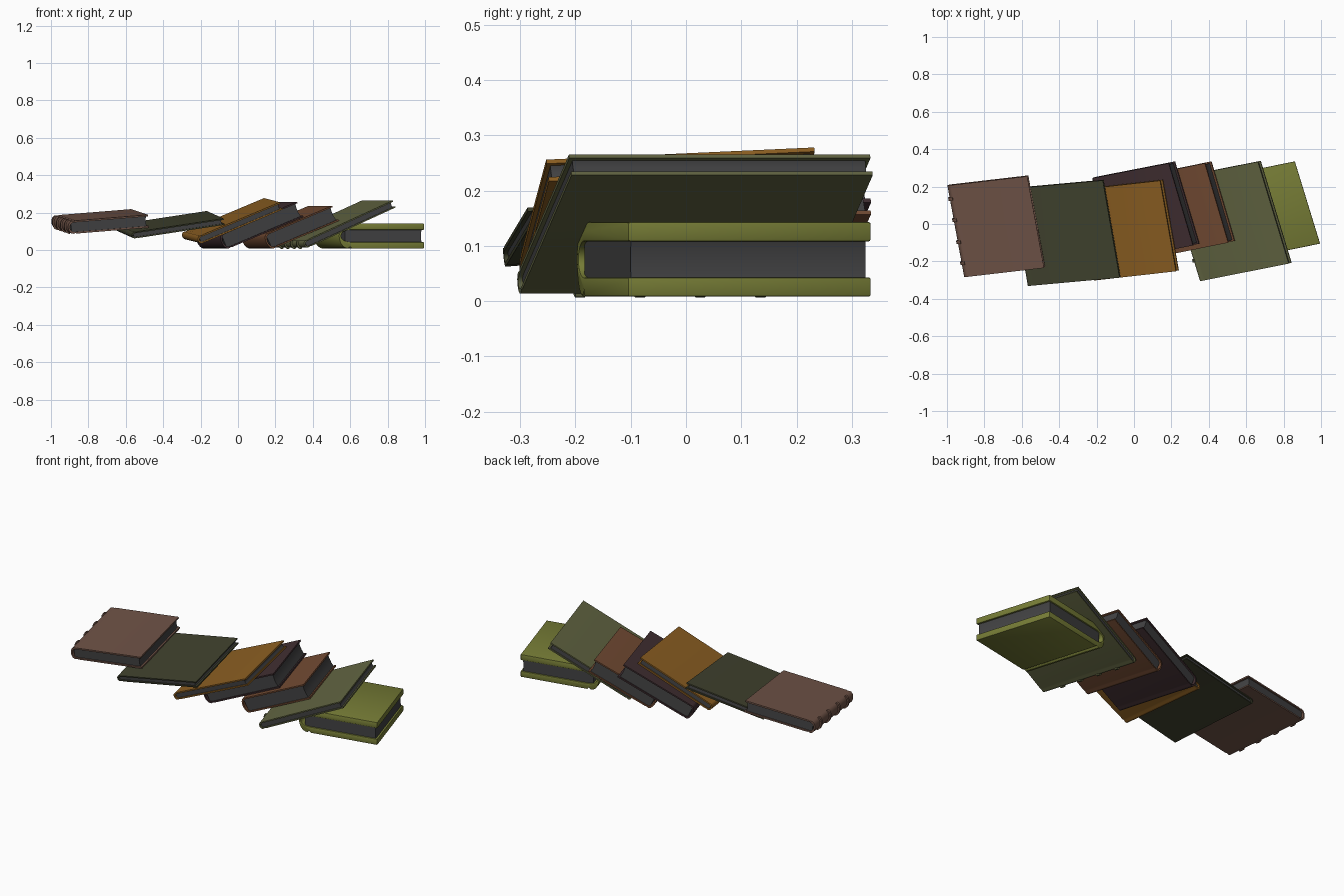
import bpy, bmesh, math
from mathutils import Matrix, Vector

if "Cube" in bpy.data.objects:
    bpy.data.objects.remove(bpy.data.objects["Cube"])


def material(name, rgb):
    m = bpy.data.materials.new(name)
    lin = [((c / 255 + 0.055) / 1.055) ** 2.4 for c in rgb]
    m.diffuse_color = (*lin, 1)
    m.use_nodes = True
    m.node_tree.nodes["Principled BSDF"].inputs["Base Color"].default_value = m.diffuse_color
    return m


paper = material("dark_grey_paper", (66, 66, 67))


def prism(bm, profile, v0, v1):
    """Extrude a (u, w) profile along v."""
    face = bm.faces.new([bm.verts.new((u, v0, w)) for u, w in profile])
    ext = bmesh.ops.extrude_face_region(bm, geom=[face])
    moved = [g for g in ext["geom"] if isinstance(g, bmesh.types.BMVert)]
    bmesh.ops.translate(bm, verts=moved, vec=(0, v1 - v0, 0))


def finish(bm, name, mat, frame, bevel=0.0):
    bmesh.ops.recalc_face_normals(bm, faces=bm.faces)
    if bevel:
        sharp = [e for e in bm.edges if len(e.link_faces) == 2 and e.calc_face_angle() > 1.0]
        bmesh.ops.bevel(bm, geom=sharp, offset=bevel, segments=2, affect='EDGES', profile=0.5)
    bm.transform(frame)
    bmesh.ops.recalc_face_normals(bm, faces=bm.faces)
    me = bpy.data.meshes.new(name)
    bm.to_mesh(me)
    bm.free()
    me.materials.append(mat)
    ob = bpy.data.objects.new(name, me)
    bpy.context.collection.objects.link(ob)
    bpy.ops.object.select_all(action='DESELECT')
    ob.select_set(True)
    bpy.context.view_layer.objects.active = ob
    bpy.ops.object.shade_smooth_by_angle(angle=math.radians(35))


def arc(s, lo, hi, n=10):
    """Rounded spine curve from low to high, starting and ending at u = s."""
    mid, r = (lo + hi) / 2, (hi - lo) / 2
    return [lambda_pt for lambda_pt in
            ((s * (1 - math.sin(math.pi * k / n)), mid - r * math.cos(math.pi * k / n))
             for k in range(n + 1))]


def book(name, mat, P, U, V, W, t=0.008, s=0.025, ribs=(), bevel=0.0):
    """P: low front spine corner; U: spine to fore edge; V: front to back; W: thickness."""
    U, V, W = Vector(U), Vector(V), Vector(W)
    lu, lv, lw = U.length, V.length, W.length
    frame = Matrix((U / lu, V / lv, W / lw)).transposed().to_4x4()
    frame.translation = Vector(P)

    # cover: two boards joined by a rounded spine, with a shallow hinge groove
    d = t * 0.3
    outer = [(lu, 0), (s + 0.02, 0), (s + 0.012, d)]
    outer += arc(s, 0, lw)
    outer += [(s + 0.012, lw - d), (s + 0.02, lw), (lu, lw)]
    inner = [(u + min(t, 0.012), w) for u, w in reversed(arc(s, t, lw - t))]
    bm = bmesh.new()
    prism(bm, outer + [(lu, lw - t)] + inner + [(lu, t)], 0, lv)
    finish(bm, name + "_cover", mat, frame, bevel)

    # page block, slightly inset with a hollow fore edge
    bm = bmesh.new()
    e, g = lu - 0.01, 0.004
    prism(bm, [(s * 0.7, t - 0.001), (e, t - 0.001), (e - g, lw * 0.35), (e - g, lw * 0.65),
               (e, lw - t + 0.001), (s * 0.7, lw - t + 0.001)], 0.008, lv - 0.008)
    finish(bm, name + "_pages", paper, frame)

    # raised bands across the spine
    for i, f in enumerate(ribs):
        bm = bmesh.new()
        raised = [(u - 0.008, w) for u, w in arc(s, -0.004, lw + 0.004)]
        prism(bm, raised + [(s + 0.01, lw / 2)], f * lv - 0.009, f * lv + 0.009)
        finish(bm, f"{name}_spine_band_{i + 1}", mat, frame)


# the row of toppled books, left to right
book("rose_brown_book", material("rose_brown", (110, 82, 70)),
     (-0.905, -0.28, 0.085), (0.43, 0.05, 0.035), (-0.09, 0.49, 0.03), (-0.006, -0.005, 0.069),
     t=0.009, ribs=(0.15, 0.38, 0.62, 0.85))
book("dark_olive_book", material("dark_olive", (64, 66, 46)),
     (-0.565, -0.328, 0.06), (0.493, 0.045, 0.075), (-0.09, 0.52, 0.04), (-0.005, -0.004, 0.034),
     t=0.007, s=0.015)
book("amber_book", material("amber", (140, 95, 34)),
     (-0.205, -0.298, 0.03), (0.445, 0.05, 0.187), (-0.085, 0.485, 0.022), (-0.016, -0.005, 0.039),
     t=0.008, s=0.018)
book("maroon_book", material("dark_maroon", (64, 46, 49)),
     (-0.07, -0.187, 0.0), (0.42, 0.082, 0.178), (-0.13, 0.44, 0), (-0.035, -0.01, 0.08))
book("brown_book", material("warm_brown", (115, 75, 51)),
     (0.17, -0.165, 0.0), (0.37, 0.075, 0.157), (-0.125, 0.425, 0), (-0.037, -0.01, 0.08))
book("sage_book", material("sage", (98, 101, 66)),
     (0.363, -0.302, 0.008), (0.48, 0.095, 0.22), (-0.165, 0.545, 0), (-0.016, -0.005, 0.037),
     t=0.007, s=0.016, ribs=(0.2, 0.4, 0.6, 0.8))
book("green_book", material("moss_green", (118, 124, 54)),
     (0.54, -0.198, 0.008), (0.455, 0.093, 0), (-0.135, 0.44, 0), (0, 0, 0.135),
     t=0.035, s=0.05, bevel=0.004)
